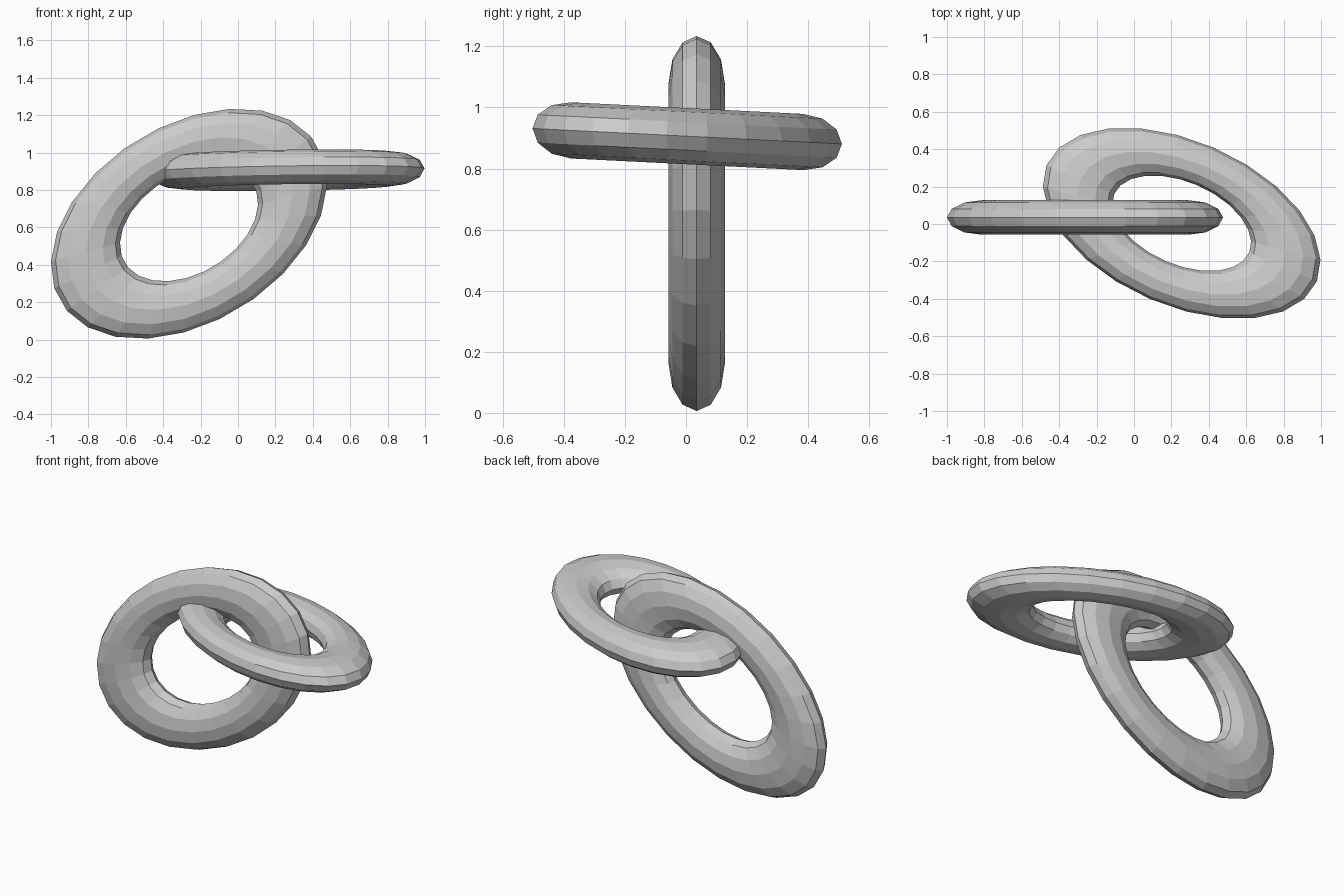
import bpy
from mathutils import Matrix, Vector

if "Cube" in bpy.data.objects:
    bpy.data.objects.remove(bpy.data.objects["Cube"])


def link(name, centre, axis_u, axis_v, axis_n):
    """Low-poly torus (outer radius 1, inner 0.5) skewed into an oval, flattened link."""
    bpy.ops.mesh.primitive_torus_add(major_segments=24, minor_segments=12,
                                     major_radius=0.75, minor_radius=0.25)
    ob = bpy.context.object
    ob.name = name
    m = Matrix((axis_u, axis_v, axis_n)).transposed().to_4x4()
    m.translation = Vector(centre)
    ob.data.transform(m)
    for p in ob.data.polygons:
        p.use_smooth = False
    return ob


FLAT = 0.092 / 0.25  # squash across the link's thickness

# upright link, leaning to the right
link("upright_link", (-0.262, 0.035, 0.62),
     (-0.738, 0, -0.2015), (0.028, 0, 0.5815), (0, FLAT, 0))

# lying link, dropping slightly towards the back
slope = -0.05
link("lying_link", (0.255, 0.004, 0.906),
     (0.742, -0.195, -0.195 * slope), (-0.024, 0.472, 0.472 * slope), (0, 0, FLAT))
